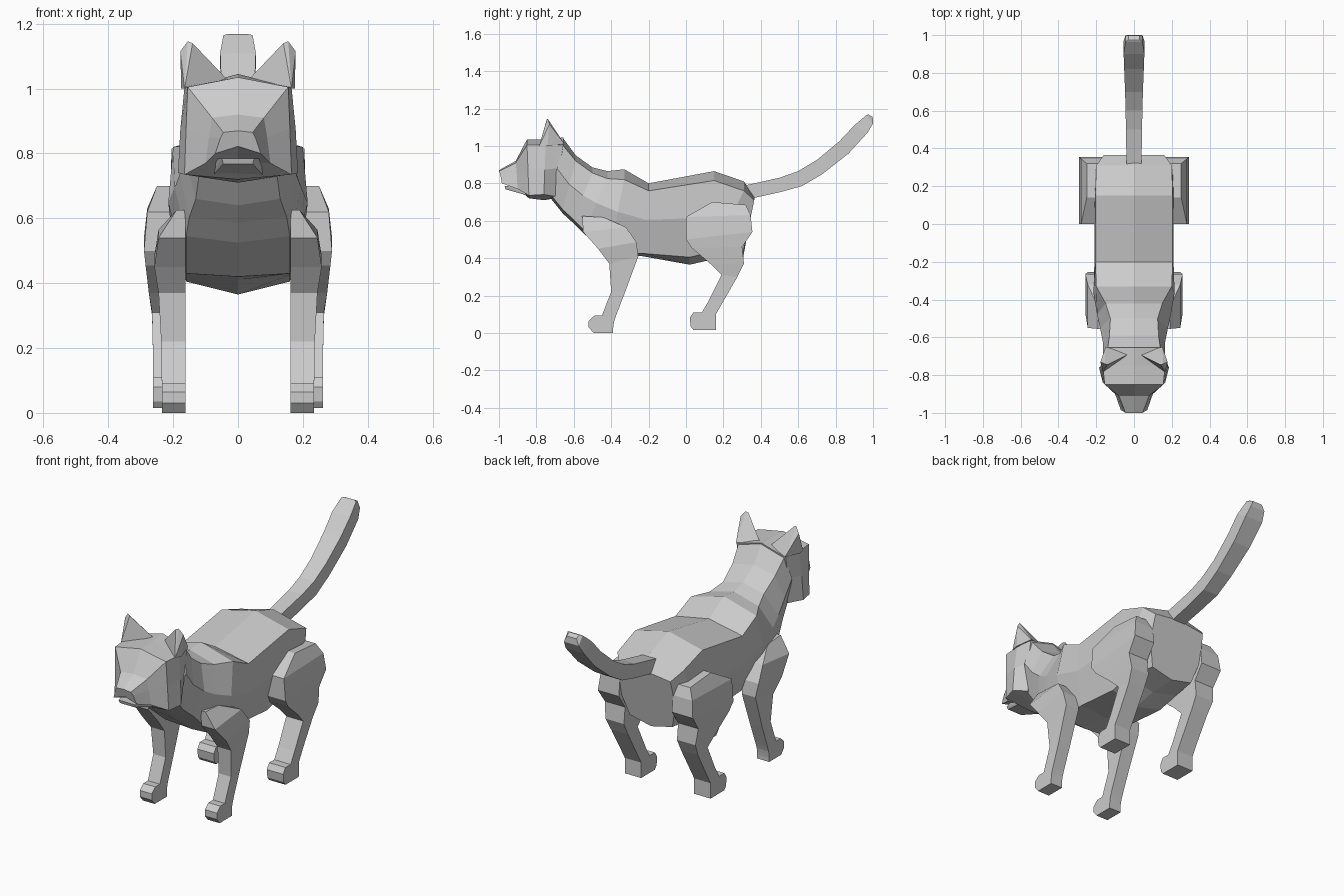
import bpy
import bmesh

if "Cube" in bpy.data.objects:
    bpy.data.objects.remove(bpy.data.objects["Cube"], do_unlink=True)

GREY = (0.6, 0.6, 0.6, 1.0)
grey = bpy.data.materials.new("plain_grey")
grey.use_nodes = True
grey.diffuse_color = GREY
grey.node_tree.nodes["Principled BSDF"].inputs["Base Color"].default_value = GREY


def finish(name, bm):
    """Turn a bmesh into a flat shaded object."""
    bmesh.ops.recalc_face_normals(bm, faces=bm.faces)
    mesh = bpy.data.meshes.new(name)
    bm.to_mesh(mesh)
    bm.free()
    mesh.materials.append(grey)
    obj = bpy.data.objects.new(name, mesh)
    bpy.context.collection.objects.link(obj)
    return obj


def loft(name, rings):
    """Skin a closed shell through rings of equal length."""
    bm = bmesh.new()
    rows = [[bm.verts.new(p) for p in ring] for ring in rings]
    n = len(rows[0])
    for a, b in zip(rows, rows[1:]):
        for i in range(n):
            j = (i + 1) % n
            bm.faces.new((a[i], a[j], b[j], b[i]))
    bm.faces.new(rows[0])
    bm.faces.new(reversed(rows[-1]))
    return finish(name, bm)


def hull(name, points):
    bm = bmesh.new()
    for p in points:
        bm.verts.new(p)
    res = bmesh.ops.convex_hull(bm, input=bm.verts)
    loose = [v for v in bm.verts if not v.link_faces]
    bmesh.ops.delete(bm, geom=loose, context='VERTS')
    return finish(name, bm)


def torso_ring(top, bottom, widths, drop, lift):
    """Eight-sided symmetric ring, leaning from its top to its bottom point."""
    (yt, zt), (yb, zb), (wt, wm, wl) = top, bottom, widths
    side = [(wt, yt, zt - drop),
            (wm, (yt + yb) / 2, (zt + zb) / 2),
            (wl, yb, zb + lift)]
    other = [(-x, y, z) for x, y, z in reversed(side)]
    return [(0, yt, zt)] + side + [(0, yb, zb)] + other


def box_ring(front, back, x0, x1):
    """Four-sided ring across a limb."""
    return [(x0, *front), (x1, *front), (x1, *back), (x0, *back)]


# Body and neck, from neck to rump
loft("body", [torso_ring(*r) for r in [
    ((-.66, 1.045), (-.72, .715), (.14, .165, .12), .04, .02),
    ((-.59, .95), (-.66, .64), (.13, .165, .13), .03, .02),
    ((-.50, .885), (-.60, .585), (.125, .18, .15), .03, .02),
    ((-.42, .865), (-.54, .525), (.15, .195, .16), .04, .02),
    ((-.33, .875), (-.40, .42), (.20, .215, .16), .055, .01),
    ((-.20, .80), (-.23, .41), (.205, .21, .16), .04, .015),
    ((.15, .865), (.02, .365), (.205, .21, .16), .05, .04),
    ((.31, .81), (.15, .395), (.20, .21, .16), .05, .04),
    ((.365, .73), (.305, .40), (.16, .17, .13), .02, .03),
]])

# Head, from nape to nose
loft("head", [torso_ring(*r) for r in [
    ((-.655, 1.045), (-.70, .72), (.15, .15, .13), .04, .01),
    ((-.75, 1.035), (-.76, .71), (.165, .178, .185), .03, .03),
    ((-.85, 1.035), (-.84, .72), (.155, .16, .165), .03, .015),
    ((-.91, .92), (-.90, .78), (.08, .09, .10), .01, -.01),
    ((-1.0, .87), (-.985, .822), (.045, .055, .07), .005, -.022),
]])

# Lower jaw
hull("lower_jaw", [(s * x, y, z) for s in (-1, 1) for x, y, z in [
    (.05, -.97, .785), (.045, -.965, .768), (.08, -.87, .785), (.08, -.83, .73)]])

# Tail as a bent tapering box, upper edge then lower edge
loft("tail", [box_ring(u, l, -w, w) for u, l, w in [
    ((.30, .785), (.31, .71), .04),
    ((.50, .83), (.50, .752), .042),
    ((.60, .865), (.62, .785), .045),
    ((.70, .925), (.73, .85), .047),
    ((.82, 1.025), (.87, .96), .052),
    ((.90, 1.11), (.97, 1.07), .055),
    ((.965, 1.165), (1.0, 1.12), .045),
    ((.975, 1.168), (.998, 1.155), .03),
]])

# Leg sections from shoulder or hip to sole: front edge, back edge, outer x
FRONT_LEG = [
    ((-.555, .625), (-.44, .618), .19),
    ((-.55, .54), (-.32, .565), .245),
    ((-.47, .45), (-.265, .485), .258),
    ((-.41, .37), (-.255, .41), .245),
    ((-.40, .22), (-.325, .22), .237),
    ((-.45, .092), (-.375, .09), .235),
    ((-.49, .092), (-.385, .06), .235),
    ((-.52, .065), (-.388, .04), .235),
    ((-.52, .03), (-.39, .02), .235),
    ((-.495, 0), (-.39, 0), .235),
]
HIND_LEG = [
    ((.14, .70), (.32, .685), .25),
    ((0, .62), (.345, .63), .28),
    ((0, .50), (.355, .54), .29),
    ((.03, .455), (.30, .46), .285),
    ((.13, .37), (.31, .37), .275),
    ((.19, .31), (.275, .30), .265),
    ((.12, .17), (.20, .17), .262),
    ((.085, .11), (.16, .10), .262),
    ((.04, .11), (.16, .08), .262),
    ((.02, .08), (.16, .06), .262),
    ((.025, .035), (.16, .03), .262),
    ((.04, .015), (.16, .015), .262),
]

EAR = [(.03, -.69, 1.025), (.165, -.785, 1.0), (.175, -.74, 1.0), (.15, -.65, 1.01),
       (.14, -.745, 1.14), (.155, -.74, 1.146), (.178, -.73, 1.115)]

# Paired parts
for side, s in (("left", 1), ("right", -1)):
    for name, sections in (("front_leg", FRONT_LEG), ("hind_leg", HIND_LEG)):
        loft(f"{side}_{name}", [box_ring(f, b, s * .162, s * x) for f, b, x in sections])
    hull(f"{side}_ear", [(s * x, y, z) for x, y, z in EAR])
